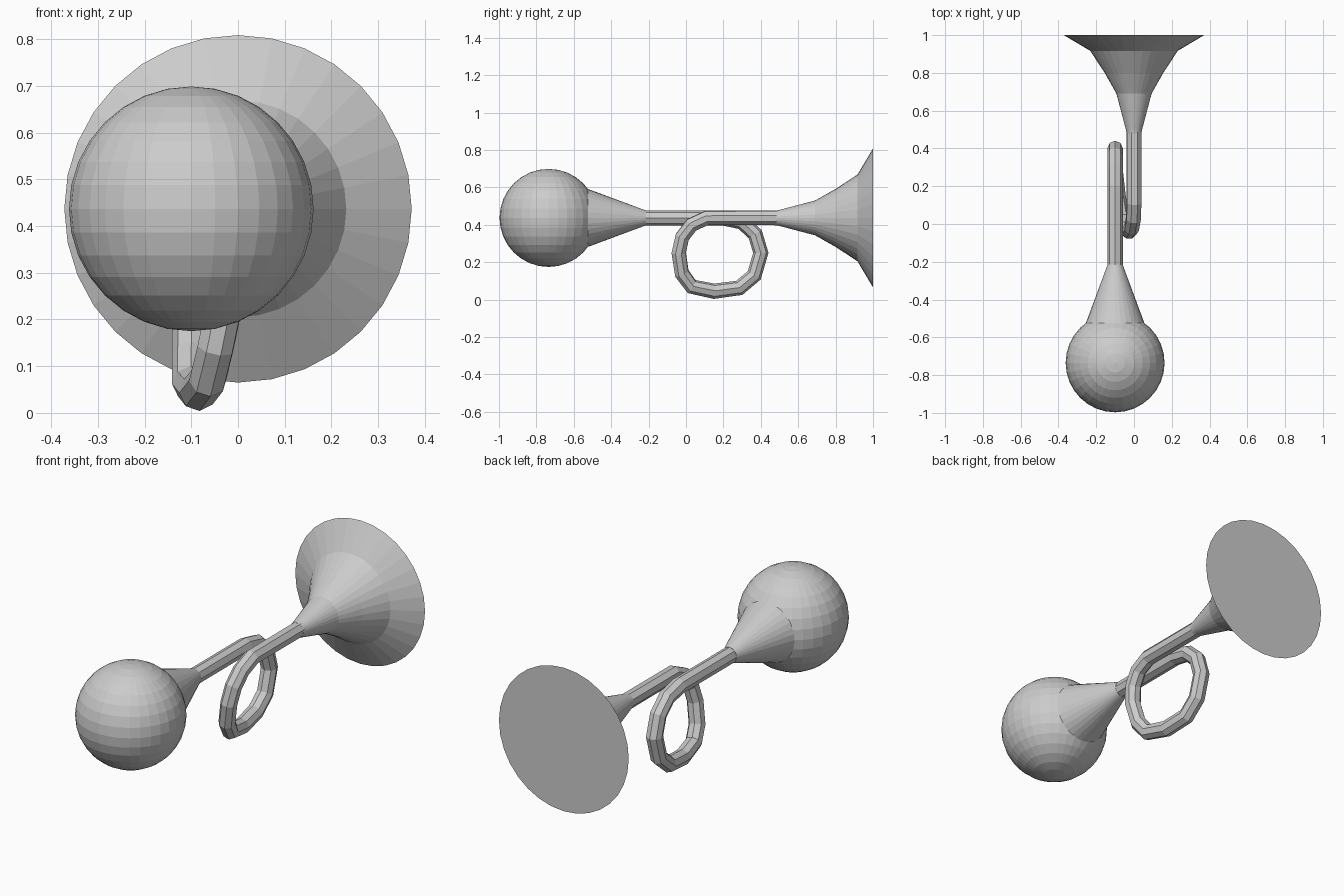
import bpy, bmesh, math
from mathutils import Vector

if "Cube" in bpy.data.objects:
    bpy.data.objects.remove(bpy.data.objects["Cube"])

AXIS_Z = 0.437   # height of the horn's axis
BULB_X = -0.10   # sideways offset of the bulb end


def lathe_y(name, x, profile, sides=32):
    """Revolve (y, radius) pairs around a line parallel to y, capping both ends."""
    bm = bmesh.new()
    rings = []
    for y, r in profile:
        rings.append([bm.verts.new((x + r * math.sin(2 * math.pi * i / sides), y,
                                    AXIS_Z + r * math.cos(2 * math.pi * i / sides)))
                      for i in range(sides)])
    for a, b in zip(rings, rings[1:]):
        for i in range(sides):
            j = (i + 1) % sides
            bm.faces.new((a[i], a[j], b[j], b[i]))
    bm.faces.new(rings[0])
    bm.faces.new(rings[-1])
    bmesh.ops.recalc_face_normals(bm, faces=bm.faces)
    mesh = bpy.data.meshes.new(name)
    bm.to_mesh(mesh)
    bm.free()
    obj = bpy.data.objects.new(name, mesh)
    bpy.context.collection.objects.link(obj)
    return obj


# Flared bell with a closed flat mouth
lathe_y("bell", 0, [(0.48, 0.039), (0.50, 0.043), (0.69, 0.093), (0.80, 0.155),
                    (0.917, 0.232), (1.0, 0.372)])

# Cone joining the tube to the bulb
lathe_y("bulb_neck", BULB_X, [(-0.525, 0.155), (-0.215, 0.040)])

# Squeeze bulb
bpy.ops.mesh.primitive_uv_sphere_add(segments=32, ring_count=16, radius=0.262,
                                     location=(BULB_X, -0.735, AXIS_Z))
bpy.context.object.name = "bulb"

# Coiled tube: one loop drifting sideways from the bulb axis to the bell axis
path = [(-0.10, -0.23, 0.437), (-0.10, 0.20, 0.437), (-0.10, 0.30, 0.415),
        (-0.10, 0.37, 0.35), (-0.10, 0.40, 0.25), (-0.10, 0.365, 0.13),
        (-0.10, 0.285, 0.063), (-0.085, 0.15, 0.045), (-0.065, 0.03, 0.07),
        (-0.048, -0.022, 0.14), (-0.025, -0.039, 0.25), (-0.012, -0.02, 0.335),
        (-0.003, 0.03, 0.40), (0, 0.11, 0.437), (0, 0.49, 0.437)]
curve = bpy.data.curves.new("coiled_tube", 'CURVE')
curve.dimensions = '3D'
curve.bevel_depth = 0.041
curve.bevel_resolution = 2
curve.use_fill_caps = True
spline = curve.splines.new('POLY')
spline.points.add(len(path) - 1)
for point, co in zip(spline.points, path):
    point.co = (*co, 1)
spline.use_smooth = False
tube = bpy.data.objects.new("coiled_tube", curve)
bpy.context.collection.objects.link(tube)
